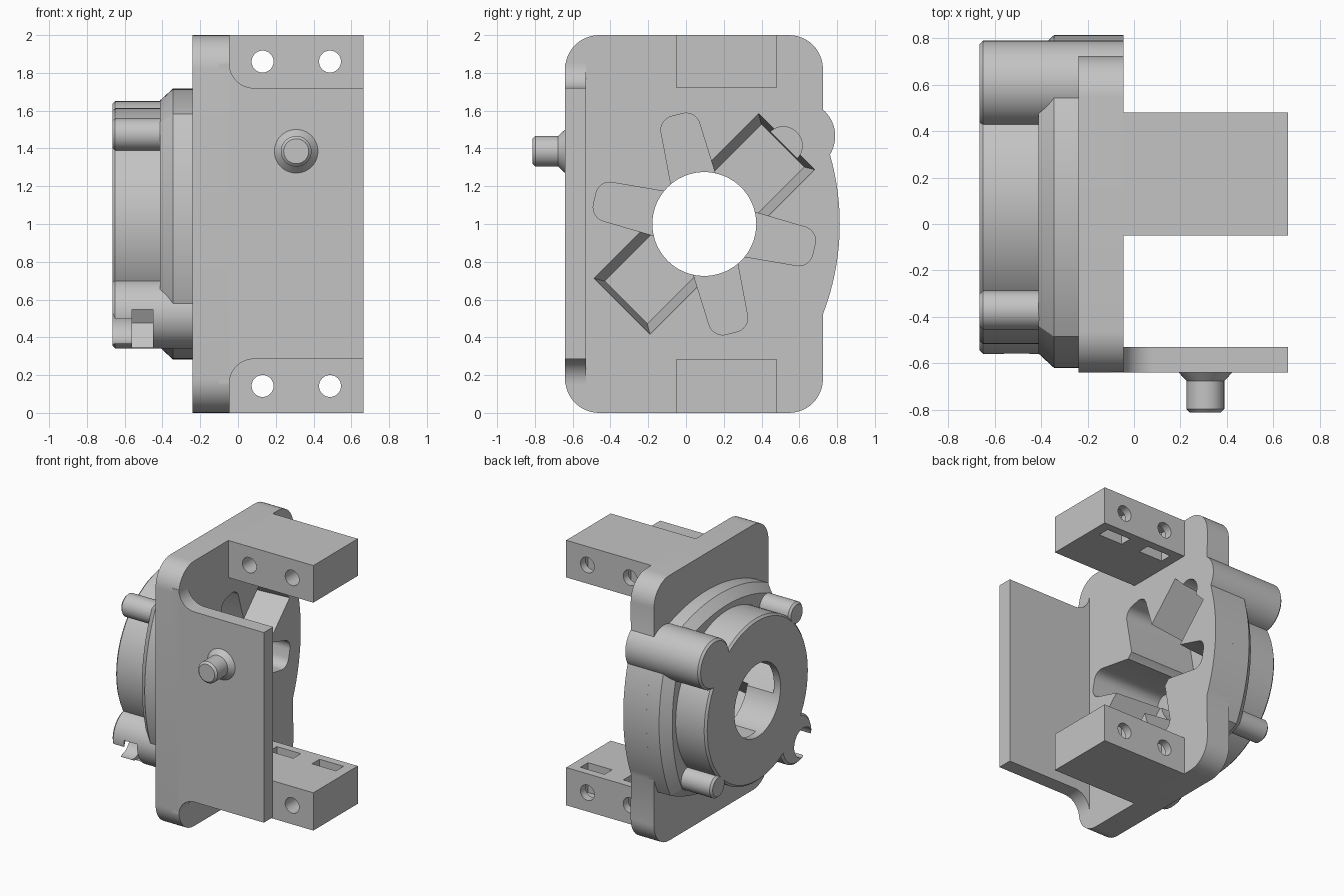
import bpy, bmesh
from math import sin, cos, radians, degrees, asin, sqrt

if "Cube" in bpy.data.objects:
    bpy.data.objects.remove(bpy.data.objects["Cube"])

grey = bpy.data.materials.new("light_grey")
grey.use_nodes = True
colour = (0.55, 0.55, 0.55, 1)
grey.diffuse_color = colour
grey.node_tree.nodes["Principled BSDF"].inputs["Base Color"].default_value = colour

CY, CZ = 0.097, 1.0      # bore centre
FACE = -0.046            # mounting face of the plate
BACK = -0.665            # far end of the hub
END = 0.664              # far end of the brackets


def arc(c, r, a0, a1, n=12):
    return [(c[0] + r * cos(radians(a0 + (a1 - a0) * i / n)),
             c[1] + r * sin(radians(a0 + (a1 - a0) * i / n))) for i in range(n + 1)]


def circle(c, r, n=64):
    return arc(c, r, 0, 360, n)[:-1]


def rect(u0, u1, v0, v1):
    return [(u0, v0), (u1, v0), (u1, v1), (u0, v1)]


def turn(points, angle):
    """Place a profile drawn around the origin at the bore centre."""
    c, s = cos(radians(angle)), sin(radians(angle))
    return [(CY + u * c - v * s, CZ + u * s + v * c) for u, v in points]


def bulged_square(apex, r):
    """Four shallow arcs meeting at the diagonals, around the bore centre."""
    d = r - apex
    half = (sqrt(2 * r * r - d * d) - d) / 2
    sweep = degrees(asin(half / r))
    side = arc((-d, 0), r, -sweep, sweep, 20)[:-1]
    return [p for a in (0, 90, 180, 270) for p in turn(side, a)]


def loft(name, axis, sections):
    """Closed solid through matching outlines stacked along an axis."""
    place = {"x": lambda p, u, v: (p, u, v),
             "y": lambda p, u, v: (u, p, v),
             "z": lambda p, u, v: (u, v, p)}[axis]
    bm = bmesh.new()
    rings = [[bm.verts.new(place(p, u, v)) for u, v in pts] for p, pts in sections]
    n = len(rings[0])
    for a, b in zip(rings, rings[1:]):
        for i in range(n):
            j = (i + 1) % n
            bm.faces.new((a[i], a[j], b[j], b[i]))
    bm.faces.new(rings[0])
    bm.faces.new(rings[-1])
    bmesh.ops.recalc_face_normals(bm, faces=bm.faces)
    me = bpy.data.meshes.new(name)
    bm.to_mesh(me)
    bm.free()
    me.materials.append(grey)
    ob = bpy.data.objects.new(name, me)
    bpy.context.collection.objects.link(ob)
    return ob


def prism(name, axis, pts, a, b):
    return loft(name, axis, [(a, pts), (b, pts)])


def turned(name, axis, c, stations):
    return loft(name, axis, [(p, circle(c, r)) for p, r in stations])


def cut(ob, cutters):
    """Subtract the cutters and bake the result."""
    for c in cutters:
        m = ob.modifiers.new("cut", "BOOLEAN")
        m.operation, m.solver, m.object = "DIFFERENCE", "EXACT", c
    bpy.context.view_layer.update()
    me = bpy.data.meshes.new_from_object(
        ob.evaluated_get(bpy.context.evaluated_depsgraph_get()))
    ob.modifiers.clear()
    ob.data = me


# Plate with rounded corners and a shallow bulge along the back edge
R, edge = 0.18, 0.725
bulge_r = 1.325
sweep = degrees(asin(0.48 / bulge_r))
outline = (arc((-0.64 + R, R), R, 180, 270) + arc((edge - R, R), R, 270, 360)
           + arc((0.814 - bulge_r, CZ), bulge_r, -sweep, sweep, 24)
           + arc((edge - R, 2 - R), R, 0, 90) + arc((-0.64 + R, 2 - R), R, 90, 180))
plate = prism("plate", "x", outline, -0.24, FACE)

# Bulged square flange with a chamfer, and the round hub
flange = loft("flange", "x", [(-0.2, bulged_square(0.717, bulge_r)),
                              (-0.345, bulged_square(0.717, bulge_r)),
                              (-0.412, bulged_square(0.655, bulge_r - 0.062))])
hub = turned("hub", "x", (CY, CZ),
             [(-0.38, 0.615), (BACK + 0.015, 0.615), (BACK, 0.6)])


# Bosses around the hub
def boss(name, y, z, r, start):
    return turned(name, "x", (y, z), [(start, r), (BACK + 0.015, r), (BACK, r - 0.015)])


large_boss = boss("large_boss", 0.605, 1.465, 0.185, FACE)
clip_boss = boss("clip_boss", -0.375, 0.525, 0.185, -0.2)
upper_boss = boss("upper_small_boss", -0.372, 1.475, 0.085, -0.36)
lower_boss = boss("lower_small_boss", 0.562, 0.525, 0.085, -0.36)

# Recess cutters: bore, tapered pocket, four deep arms, blind screw hole
bore = turned("bore_cutter", "x", (CY, CZ), [(-0.8, 0.275), (0.1, 0.275)])
L, W, floor = 0.617, 0.21, -0.39
pocket = loft("pocket_cutter", "x", [
    (0.0, turn(rect(-L, L, -W, W), 45)), (FACE, turn(rect(-L, L, -W, W), 45)),
    (floor, turn(rect(0.03 - L, L - 0.03, 0.05 - W, W - 0.05), 45))])
tip, k, w = 0.595, 0.075, 0.105
arm_shape = ([(0.0, -w - 0.03)] + arc((tip - k, k - w), k, -80, 0, 8)
             + arc((tip - k, w - k), k, 0, 80, 8) + [(0.0, w + 0.03)])
arms = [prism("arm_cutter", "x", turn(arm_shape, a), -0.61, 0.1)
        for a in (104, 167, -13, -76)]
screw = turned("screw_cutter", "x", (0.515, 1.415), [(-0.33, 0.1), (0.1, 0.1)])
recess = [bore, pocket, screw] + arms
for body in (plate, flange, hub, large_boss, clip_boss):
    cut(body, recess)

# Open mouth and nut seat of the clip boss
clip_hole = (-0.45, 0.475)
mouth = turned("mouth_cutter", "x", clip_hole, [(-0.8, 0.11), (-0.45, 0.11)])
nut = prism("nut_cutter", "x", circle(clip_hole, 0.15, 6), -0.56, -0.45)
cut(clip_boss, [mouth, nut])

# Front wall with concave fillets where it meets the plate
f = 0.13
wall = ([(-0.1, 0.285 - f)] + arc((FACE + f, 0.285 - f), f, 180, 90)
        + [(END, 0.285), (END, 1.72)]
        + arc((FACE + f, 1.72 + f), f, 270, 180) + [(-0.1, 1.72 + f)])
front_wall = prism("front_wall", "y", wall, -0.64, -0.53)

# Peg on the front wall
peg = turned("peg", "y", (0.308, 1.385),
             [(-0.6, 0.12), (-0.635, 0.12), (-0.677, 0.081),
              (-0.798, 0.081), (-0.813, 0.066)])

# Upper and lower brackets with cross holes and nut slots on their inner faces
parts = [plate, flange, hub, large_boss, clip_boss, upper_boss, lower_boss,
         front_wall, peg]
helpers = recess + [mouth, nut]
for name, z0, z1, s0, s1 in (("lower_bracket", 0, 0.285, 0.06, 0.4),
                             ("upper_bracket", 1.72, 2, 1.6, 1.94)):
    bracket = prism(name, "z", rect(-0.1, END, -0.05, 0.48), z0, z1)
    tools = []
    for x in (0.13, 0.487):
        tools.append(turned("hole_cutter", "y", (x, (z0 + z1) / 2),
                            [(-0.2, 0.058), (0.6, 0.058)]))
        tools.append(prism("slot_cutter", "z",
                           rect(x - 0.1, x + 0.1, 0.33, 0.42), s0, s1))
    cut(bracket, tools)
    helpers += tools
    parts.append(bracket)

for h in helpers:
    bpy.data.objects.remove(h)

# Smooth curved walls, keep edges crisp
bpy.ops.object.select_all(action="DESELECT")
for p in parts:
    p.select_set(True)
bpy.context.view_layer.objects.active = plate
bpy.ops.object.shade_smooth_by_angle(angle=radians(30))
